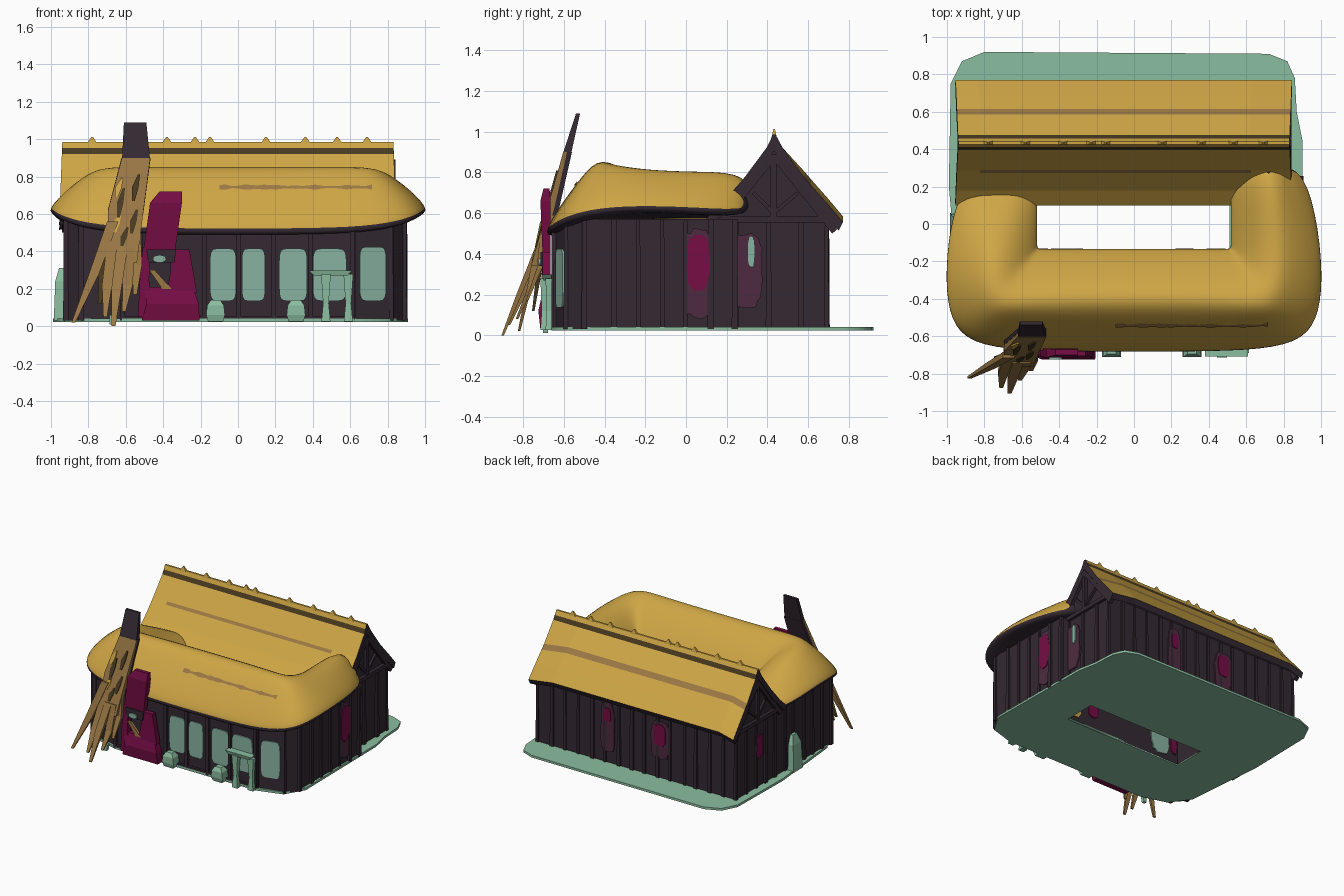
import bpy, bmesh, math, random
from mathutils import Vector, Matrix

random.seed(4)
if "Cube" in bpy.data.objects:
    bpy.data.objects.remove(bpy.data.objects["Cube"])


def material(name, r, g, b):
    m = bpy.data.materials.new(name)
    m.use_nodes = True
    m.diffuse_color = (r, g, b, 1)
    m.node_tree.nodes["Principled BSDF"].inputs["Base Color"].default_value = (r, g, b, 1)
    return m


GOLD = material("straw gold", .62, .38, .06)
WOOD = material("dark plum wood", .034, .022, .032)
MINT = material("mint", .25, .45, .36)
MOSS = material("moss green", .26, .51, .35)
MAGENTA = material("magenta", .18, .004, .058)
BROWN = material("brown", .33, .19, .06)
OLIVE = material("dark olive", .065, .043, .015)
PLUM = material("faded plum", .075, .024, .05)


def finish(name, bm, mats, smooth=False):
    bmesh.ops.recalc_face_normals(bm, faces=bm.faces)
    me = bpy.data.meshes.new(name)
    bm.to_mesh(me)
    bm.free()
    ob = bpy.data.objects.new(name, me)
    bpy.context.collection.objects.link(ob)
    for m in mats:
        me.materials.append(m)
    for p in me.polygons:
        p.use_smooth = smooth
    return ob


def loft(name, rings, mats, smooth=False, rule=None):
    """Skin closed rings of points, cap both ends; rule(ring, side) picks a material."""
    bm = bmesh.new()
    rows = [[bm.verts.new(p) for p in r] for r in rings]
    n = len(rows[0])
    for j, (a, b) in enumerate(zip(rows, rows[1:])):
        for i in range(n):
            f = bm.faces.new((a[i], a[(i + 1) % n], b[(i + 1) % n], b[i]))
            f.material_index = rule(j, i) if rule else 0
    for r in (rows[0], rows[-1]):
        bm.faces.new(r).material_index = len(mats) - 1 if rule else 0
    return finish(name, bm, mats, smooth)


def limb(name, mat, *pts):
    """Tapered four-sided strut; each point is x, y, z, half width, half depth."""
    rings = [[(x - w, y - d, z), (x + w, y - d, z), (x + w, y + d, z), (x - w, y + d, z)]
             for x, y, z, w, d in pts]
    return loft(name, rings, [mat])


def beam(name, mat, a, b, size):
    """Square bar between two points."""
    a, b = Vector(a), Vector(b)
    q = (b - a).to_track_quat('Z', 'Y')
    ring = [q @ Vector((sx * size, sy * size, 0)) for sx, sy in ((-1, -1), (1, -1), (1, 1), (-1, 1))]
    return loft(name, [[a + p for p in ring], [b + p for p in ring]], [mat])


def plate(name, mat, at, w, h, turn, power=6, rough=0.0):
    """Thin rounded panel on a wall; turn 0 faces -y, 90 faces +x."""
    rot = Matrix.Rotation(math.radians(turn), 3, 'Z')
    flat = []
    for i in range(24):
        t = math.tau * (i + .5) / 24
        c, s = math.cos(t), math.sin(t)
        k = 1 + random.uniform(-rough, rough)
        flat.append((k * w / 2 * math.copysign(abs(c) ** (2 / power), c),
                     k * h / 2 * math.copysign(abs(s) ** (2 / power), s)))
    rings = [[Vector(at) + rot @ Vector((x, y, z)) for x, z in flat] for y in (.002, -.007)]
    return loft(name, rings, [mat])


# Ground slab with a courtyard opening
outer = [(-.98, .75), (-.92, .87), (-.8, .92), (.72, .91), (.82, .87), (.86, .78), (.87, .6), (.9, .45),
         (.91, -.45), (.82, -.6), (.62, -.66), (-.62, -.66), (-.82, -.6), (-.93, -.45), (-.99, .2)]
hole = [(-.53, -.14), (.51, -.14), (.51, .12), (-.53, .12)]
cu = bpy.data.curves.new("ground", 'CURVE')
cu.dimensions, cu.fill_mode, cu.extrude = '2D', 'BOTH', .009
for loop in (outer, hole):
    s = cu.splines.new('POLY')
    s.points.add(len(loop) - 1)
    for p, (x, y) in zip(s.points, loop):
        p.co = (x, y, 0, 1)
    s.use_cyclic_u = True
cu.materials.append(MOSS)
ground = bpy.data.objects.new("ground", cu)
ground.location.z = .032
bpy.context.collection.objects.link(ground)
bpy.context.view_layer.objects.active = ground
ground.select_set(True)
bpy.ops.object.convert(target='MESH')

# Outer and courtyard walls
walls = [(-.62, -.64), (.62, -.64), (.82, -.59), (.89, -.5), (.89, .24), (.82, .25), (.82, .69),
         (-.92, .69), (-.92, -.5), (-.84, -.59)]
bm = bmesh.new()
for loop in (walls, hole):
    for a, b in zip(loop, loop[1:] + loop[:1]):
        bm.faces.new([bm.verts.new((*p, z)) for p, z in ((a, .03), (b, .03), (b, .57), (a, .57))])
finish("walls", bm, [WOOD])

# Wall boards and posts
for a, b in zip(walls[1:], walls[2:] + walls[:1]):
    a, b = Vector(a), Vector(b)
    n = max(1, int((b - a).length / .115))
    for i in range(n):
        x, y = a.lerp(b, (i + random.uniform(0, .2) * (i > 0)) / n)
        w = random.uniform(.01, .017)
        limb("wall_board", WOOD, (x, y, .03, w, w), (x, y, .57, w * .8, w * .8))
for x in (-.62, -.5, -.18, .005, .19, .385, .61):
    limb("front_post", WOOD, (x, -.645, .03, .012, .015), (x, -.645, .54, .012, .015))
limb("sill", WOOD, (0, -.645, .03, .62, .015), (0, -.645, .055, .62, .015))

# Rear wing gable body
gable = [(.13, .5), (.69, .5), (.69, .58), (.43, .92), (.15, .58)]
loft("rear_gable", [[(x, y, z) for y, z in gable] for x in (-.915, .815)], [WOOD])

# Rear thatch: bands of colour run along the slopes, the back slope dips at both ends
top = [(.1, .575), (.18, .65), (.272, .757), (.288, .776), (.395, .92), (.412, .952), (.425, .985), (.44, .985),
       (.458, .952), (.475, .92), (.585, .80), (.615, .765), (.69, .68), (.77, .585)]
under = [(.75, .545), (.60, .70), (.433, .905), (.27, .69), (.12, .54)]
bands = {2: 1, 10: 1, 4: 2, 8: 2}


def rear_band(j, i):
    if i >= len(top) - 1:
        return 3
    return 0 if i == 2 and j != 1 else bands.get(i, 0)


rings = [[(x * (1 - .04 * (z - .575)), y, z - dip * (y > .5)) for y, z in top + under]
         for x, dip in ((-.955, .03), (-.83, 0), (.63, 0), (.845, .03))]
loft("rear_roof", rings, [GOLD, BROWN, OLIVE, WOOD], rule=rear_band)
for x in (-.78, -.58, -.38, -.23, -.15, .15, .36, .53, .69):
    limb("ridge_tuft", GOLD, (x, .433, .975, .03, .012), (x, .433, 1.012, .004, .004))

# Gable timbers at both ends
for x in (-.925, .825):
    beam("tie_beam", WOOD, (x, .2, .57), (x, .68, .57), .016)
    beam("king_post", WOOD, (x, .43, .57), (x, .43, .89), .014)
    for y, z in ((.15, .53), (.73, .51)):
        beam("barge_board", WOOD, (x, y, z), (x, .433, .88), .016)
    for y in (.33, .55):
        beam("brace", WOOD, (x, .43, .60), (x, y, .70), .009)

# Rounded front thatch swept round three sides: eave, ridge and inner edge
half = [((.3, -.70, .505), (.3, -.41, .885), (.3, -.125, .61)),
        ((.7, -.69, .515), (.58, -.42, .885), (.44, -.125, .61)),
        ((.93, -.63, .56), (.68, -.42, .88), (.49, -.125, .61)),
        ((1.01, -.48, .61), (.74, -.36, .86), (.51, -.125, .61)),
        ((1.025, -.25, .63), (.76, -.2, .83), (.51, -.1, .61)),
        ((.99, .05, .62), (.75, .05, .82), (.51, .05, .61)),
        ((.9, .34, .60), (.72, .34, .82), (.51, .34, .61))]


def left_point(p):
    """Mirror a point and sink the wing under the rear eave."""
    x, y, z = p
    sink = .9 * min(1, max(0, (y + .15) / .35))
    return Vector((-x, min(y, .24), z - max(0, z - .55) * sink))


left = [[left_point(p) for p in s] for s in reversed(half)]
up = Vector((0, 0, 1))
rings = []
for o, r, i in left + [[Vector(p) for p in s] for s in half]:
    inward = (r - o) * .12
    inward.z = 0
    rings.append([i - up * .05, i, i.lerp(r, .5) + up * .04, r, r.lerp(o, .35) + up * .025,
                  r.lerp(o, .72) + up * .025, o, o + inward - up * .03, o.lerp(i, .5) - up * .02])
roof = loft("front_roof", rings, [GOLD, WOOD], True, lambda j, i: int(i >= 6))
soft = roof.modifiers.new("soft", 'SUBSURF')
soft.levels = soft.render_levels = 2

# Weathered streak laid on the front thatch
bpy.context.view_layer.update()
surface = roof.evaluated_get(bpy.context.evaluated_depsgraph_get())
bm = bmesh.new()
rows = []
for i in range(25):
    w = random.uniform(.005, .014)
    hits = [surface.ray_cast((-.1 + i * .034, -2, .74 + s * w), (0, 1, 0)) for s in (-1, 1)]
    rows.append([bm.verts.new(h[1] + h[2] * .006) for h in hits])
for a, b in zip(rows, rows[1:]):
    bm.faces.new((a[0], a[1], b[1], b[0]))
finish("roof_streak", bm, [BROWN])

# Windows
for x, w in ((-.08, .14), (.083, .125), (.295, .15), (.49, .18)):
    plate("front_window", MINT, (x, -.642, .275), w, .28, 0)
plate("corner_window", MINT, (.72, -.617, .28), .145, .29, 14)

# Painted patches on the side, rear and courtyard walls
patches = [(PLUM, (.892, .06, .30), .14, .44, 90), (MAGENTA, (.898, .06, .355), .11, .27, 90),
           (PLUM, (.825, .30, .32), .15, .36, 90), (MINT, (.835, .32, .41), .035, .15, 90),
           (PLUM, (.2, .692, .32), .12, .40, 180), (MAGENTA, (.2, .698, .42), .06, .11, 180),
           (PLUM, (-.26, .692, .34), .16, .3, 180), (MAGENTA, (-.26, .698, .38), .10, .17, 180),
           (MAGENTA, (-.924, .4, .36), .08, .18, 270), (MINT, (-.36, -.138, .25), .17, .38, 180),
           (MAGENTA, (.27, -.138, .25), .1, .25, 180), (MAGENTA, (-.49, -.138, .25), .06, .3, 180),
           (GOLD, (.44, -.138, .15), .1, .16, 180)]
for m, at, w, h, turn in patches:
    plate("wall_patch", m, at, w, h, turn, 3.2, .06)

# Stone by the side wall, front shrubs and table
limb("side_stone", MOSS, (-.96, 0, .03, .025, .06), (-.955, 0, .24, .022, .05), (-.945, 0, .31, .012, .025))
for x, y in ((-.12, -.675), (.31, -.675)):
    limb("shrub", MOSS, (x, y, .025, .04, .025), (x, y, .06, .05, .035), (x, y, .11, .045, .035),
         (x, y, .14, .025, .02))
limb("table_top", MOSS, (.495, -.67, .27, .09, .03), (.495, -.67, .298, .115, .038))
for x, y in ((.47, -.695), (.59, -.67)):
    limb("table_leg", MOSS, (x, y, .025, .024, .02), (x, y, .12, .015, .014), (x, y, .28, .026, .02))

# Magenta banner and figure
limb("banner", MAGENTA, (-.42, -.685, .41, .085, .02), (-.385, -.69, .66, .085, .025), (-.36, -.685, .72, .06, .015))
limb("figure_base", MAGENTA, (-.36, -.685, .03, .155, .03), (-.35, -.69, .12, .14, .035), (-.37, -.685, .21, .13, .02))
limb("figure_side", MAGENTA, (-.30, -.685, .18, .08, .025), (-.3, -.685, .30, .06, .02), (-.31, -.685, .41, .05, .02))
limb("figure_arm", MAGENTA, (-.50, -.69, .05, .035, .02), (-.5, -.69, .25, .025, .02), (-.49, -.685, .42, .02, .02))
limb("figure_hood", WOOD, (-.41, -.69, .34, .07, .025), (-.41, -.69, .41, .08, .025))
plate("figure_face", MINT, (-.42, -.717, .36), .07, .04, 0, 2.2)
limb("figure_strap", BROWN, (-.38, -.70, .2, .025, .01), (-.46, -.70, .3, .015, .01))

# Leaning post with a dark head, dark back and splayed roots
limb("post_head", WOOD, (-.545, -.585, .89, .075, .02), (-.55, -.53, 1.09, .06, .01))
limb("post_body", BROWN, (-.62, -.74, .34, .08, .022), (-.6, -.66, .62, .095, .022), (-.545, -.585, .9, .076, .018))
limb("post_back", WOOD, (-.62, -.715, .36, .075, .008), (-.6, -.636, .62, .096, .012), (-.545, -.572, .9, .078, .012))
roots = [((-.67, -.70, .56), (-.77, -.76, .28), (-.88, -.82, .02)), ((-.67, -.71, .45), (-.70, -.79, .22), (-.71, -.87, .05)),
         ((-.62, -.73, .42), (-.65, -.82, .2), (-.665, -.9, 0)), ((-.58, -.73, .42), (-.59, -.77, .22), (-.61, -.83, .08)),
         ((-.55, -.70, .5), (-.54, -.72, .33), (-.55, -.78, .17)), ((-.64, -.70, .5), (-.72, -.72, .32), (-.74, -.75, .12))]
for k, (a, b, c) in enumerate(roots):
    limb("post_root", OLIVE if k == 5 else BROWN, (*c, .01, .006), (*b, .027, .013), (*a, .03, .016))
limb("root_tip", MOSS, (-.675, -.69, .01, .012, .012), (-.67, -.69, .06, .016, .012))
for x, z, h, m in ((-.64, .66, .16, OLIVE), (-.57, .56, .13, OLIVE), (-.62, .48, .1, OLIVE), (-.65, .74, .1, GOLD),
                   (-.56, .74, .14, OLIVE), (-.66, .55, .1, GOLD)):
    y = -.66 + (z - .62) * .27 - .024
    limb("bark_mark", m, (x, y - h * .14, z - h / 2, .008, .005), (x + .01, y, z, .018, .005),
         (x + .03, y + h * .14, z + h / 2, .006, .005))
